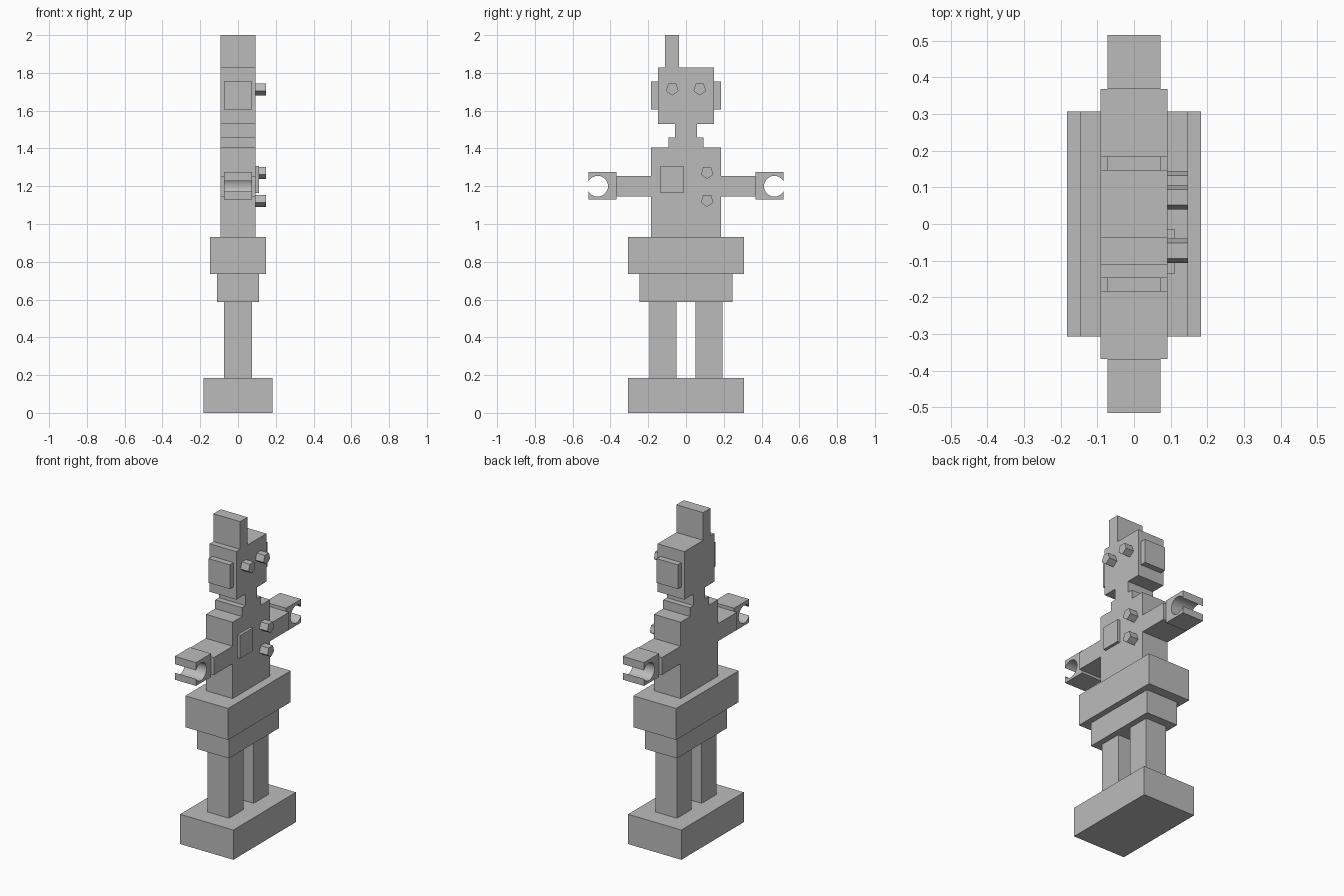
import bpy
import bmesh
from math import pi, sin, cos, asin

if "Cube" in bpy.data.objects:
    bpy.data.objects.remove(bpy.data.objects["Cube"], do_unlink=True)

grey = bpy.data.materials.new("plain grey")
grey.use_nodes = True
colour = (0.5, 0.5, 0.5, 1)
grey.diffuse_color = colour
grey.node_tree.nodes["Principled BSDF"].inputs["Base Color"].default_value = colour


def prism(name, outline, x0, x1):
    """Extrude a (y, z) outline along x from x0 to x1."""
    bm = bmesh.new()
    face = bm.faces.new([bm.verts.new((x0, y, z)) for y, z in outline])
    ext = bmesh.ops.extrude_face_region(bm, geom=[face])
    moved = [v for v in ext["geom"] if isinstance(v, bmesh.types.BMVert)]
    bmesh.ops.translate(bm, verts=moved, vec=(x1 - x0, 0, 0))
    bmesh.ops.recalc_face_normals(bm, faces=bm.faces)
    mesh = bpy.data.meshes.new(name)
    bm.to_mesh(mesh)
    bm.free()
    mesh.materials.append(grey)
    obj = bpy.data.objects.new(name, mesh)
    bpy.context.collection.objects.link(obj)
    return obj


def block(name, y0, y1, z0, z1, x0, x1):
    return prism(name, [(y0, z0), (y1, z0), (y1, z1), (y0, z1)], x0, x1)


def stud(name, y, z, r=0.035):
    """Five-sided peg with its point down."""
    angles = [-pi / 2 + i * 2 * pi / 5 for i in range(5)]
    prism(name, [(y + r * cos(a), z + r * sin(a)) for a in angles], BODY, 0.147)


BODY = 0.092   # half depth of the body
LIMB = 0.073   # half depth of the legs, ears and hands

# Central stack: name, half width, bottom, top, half depth
for name, w, z0, z1, d in [
    ("base", 0.307, 0, 0.185, 0.183),
    ("lower_hips", 0.246, 0.587, 0.735, 0.11),
    ("upper_hips", 0.307, 0.735, 0.93, 0.147),
    ("torso", 0.184, 0.93, 1.404, BODY),
    ("collar", 0.092, 1.404, 1.459, BODY),
    ("neck", 0.057, 1.459, 1.53, BODY),
    ("head", 0.147, 1.53, 1.828, BODY),
]:
    block(name, -w, w, z0, z1, -d, d)

block("crest", -0.11, -0.037, 1.828, 2, -BODY, BODY)
block("chest_plate", -0.136, -0.014, 1.165, 1.308, BODY, 0.11)

# Clamp hand: a square block with a round bite open at the tip
TIP, WRIST, HOLE, R, MID = 0.516, 0.368, 0.468, 0.055, 1.2
mouth = pi / 2 - asin((TIP - HOLE) / R)
STEPS = 28
bite = [mouth + i * (2 * pi - 2 * mouth) / STEPS for i in range(STEPS + 1)]
hand = [(TIP, 1.13), (WRIST, 1.13), (WRIST, 1.275), (TIP, 1.275)]
hand += [(HOLE + R * cos(a), MID + R * sin(a)) for a in bite]

# Paired parts, right is -y and left is +y when looking along the face
for side, s in (("right", -1), ("left", 1)):
    block(side + "_leg", s * 0.05, s * 0.193, 0.185, 0.587, -LIMB, LIMB)
    block(side + "_arm", s * 0.184, s * WRIST, 1.146, 1.255, -BODY, BODY)
    block(side + "_ear", s * 0.147, s * 0.184, 1.605, 1.755, -LIMB, LIMB)
    stud(side + "_eye", s * 0.073, 1.715)
    clamp = prism(side + "_hand", [(s * y, z) for y, z in hand], -LIMB, LIMB)
    clamp.select_set(True)
    bpy.context.view_layer.objects.active = clamp
    bpy.ops.object.shade_smooth_by_angle()
    clamp.select_set(False)

# Chest buttons
stud("upper_button", 0.112, 1.273)
stud("lower_button", 0.112, 1.125)
